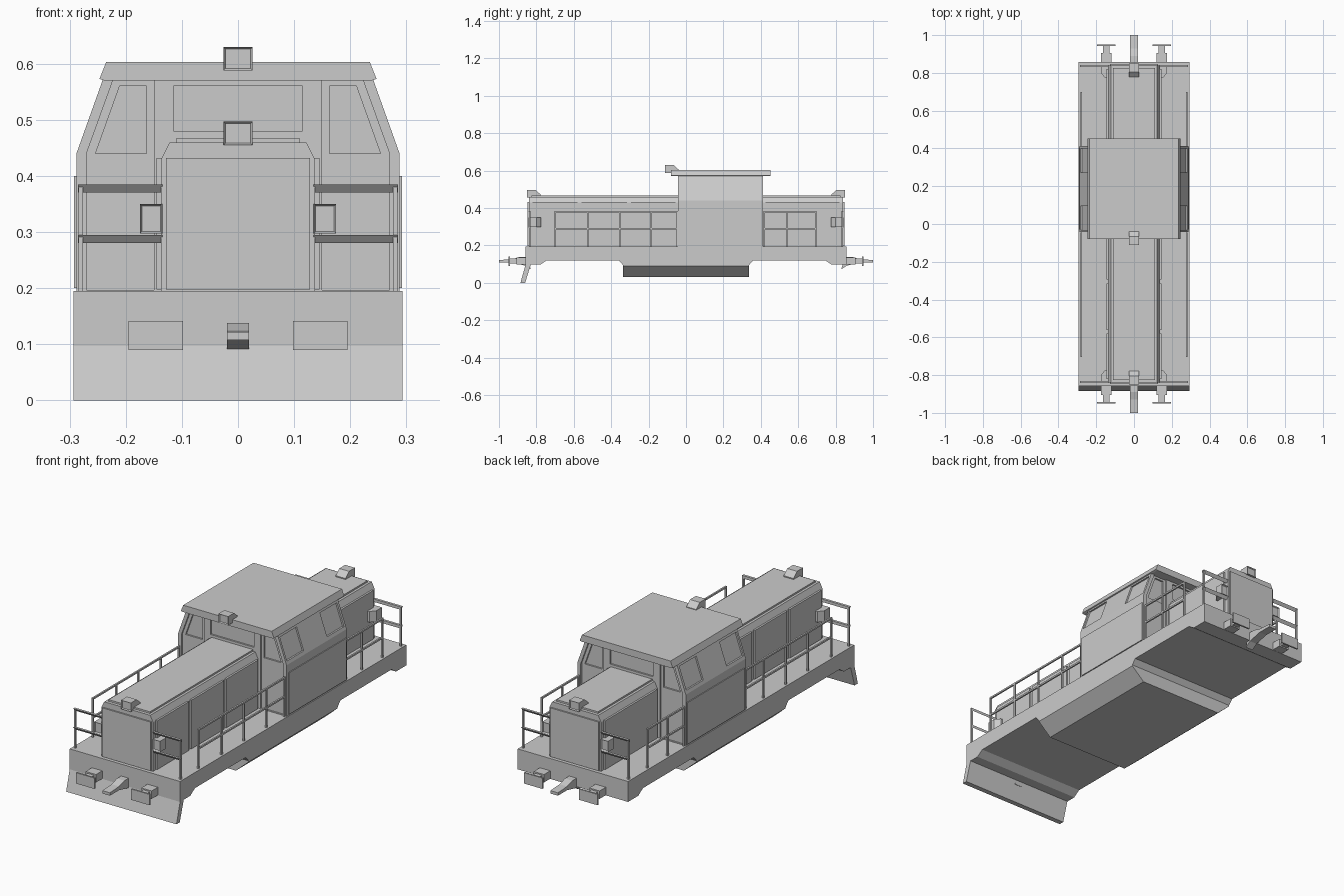
import bpy, bmesh
from mathutils import Vector

cube = bpy.data.objects.get("Cube")
if cube:
    bpy.data.objects.remove(cube, do_unlink=True)

grey = bpy.data.materials.new("light_grey")
grey.use_nodes = True
grey.diffuse_color = (0.6, 0.6, 0.6, 1)
grey.node_tree.nodes["Principled BSDF"].inputs["Base Color"].default_value = (0.6, 0.6, 0.6, 1)


def prism(name, axis, pts, a, b, lens=None):
    """Extrude a 2D profile along an axis; optionally sink the face pointing along lens."""
    def place(p, t):
        return {"x": (t, p[0], p[1]), "y": (p[0], t, p[1]), "z": (p[0], p[1], t)}[axis]
    bm = bmesh.new()
    rings = [[bm.verts.new(place(p, t)) for p in pts] for t in (a, b)]
    bm.faces.new(rings[0])
    bm.faces.new(rings[1])
    n = len(pts)
    for i in range(n):
        j = (i + 1) % n
        bm.faces.new((rings[0][i], rings[0][j], rings[1][j], rings[1][i]))
    bmesh.ops.recalc_face_normals(bm, faces=bm.faces)
    if lens:
        bm.normal_update()
        face = max(bm.faces, key=lambda f: f.normal.dot(Vector(lens)))
        bmesh.ops.inset_region(bm, faces=[face], thickness=0.005)
        bmesh.ops.translate(bm, verts=face.verts, vec=Vector(lens) * -0.006)
    me = bpy.data.meshes.new(name)
    bm.to_mesh(me)
    bm.free()
    me.materials.append(grey)
    ob = bpy.data.objects.new(name, me)
    bpy.context.collection.objects.link(ob)
    return ob


def box(name, x0, x1, y0, y1, z0, z1):
    return prism(name, "z", [(x0, y0), (x1, y0), (x1, y1), (x0, y1)], z0, z1)


def cut(target, cutter):
    mod = target.modifiers.new("cut", "BOOLEAN")
    mod.object, mod.operation, mod.solver = cutter, "DIFFERENCE", "EXACT"
    bpy.context.view_layer.update()
    bpy.context.view_layer.objects.active = target
    bpy.ops.object.modifier_apply(modifier=mod.name)
    bpy.data.objects.remove(cutter, do_unlink=True)


def flip(pts, s, t=1):
    return [(p[0] * s, p[1] * t) for p in pts]


DECK, W = 0.195, 0.293

# Deck with deeper end beams
half = [(0.745, 0.12), (0.78, 0.097), (0.858, 0.097), (0.858, DECK)]
prism("deck_frame", "x", half + flip(half, -1)[::-1], -W, W)

# Snow plough at the front
prism("plough", "x", [(-0.858, 0.097), (-0.83, 0.097), (-0.86, 0), (-0.885, 0)], -W, W)

# Underfloor tank: sloping sides, chamfered ends
tank = prism("underfloor_tank", "y",
             [(-W, 0.121), (W, 0.121), (W, 0.09), (0.225, 0.03), (-0.225, 0.03), (-W, 0.09)], -0.36, 0.36)
for s in (-1, 1):
    cut(tank, prism("tank_cutter", "x",
                    flip([(0.36, 0.122), (0.337, 0.095), (0.337, 0.02), (0.5, 0.02), (0.5, 0.122)], s), -0.5, 0.5))

# Cab body, sloping in above the waist
CF, CB = -0.043, 0.413
WAIST, EAVE = 0.44, 0.58
cab = prism("cab", "y", [(-0.288, DECK), (0.288, DECK), (0.288, WAIST), (0.238, EAVE),
                         (-0.238, EAVE), (-0.288, WAIST)], CF, CB)
door = [(0.15, DECK + 0.002), (0.27, DECK + 0.002), (0.27, WAIST), (0.222, 0.573), (0.15, 0.573)]
pane = [(0.163, WAIST), (0.254, WAIST), (0.211, 0.56), (0.163, 0.56)]
centre = [(-0.115, 0.48), (0.115, 0.48), (0.115, 0.56), (-0.115, 0.56)]
for wall, out in ((CF, -1), (CB, 1)):
    far = wall + out * 0.05
    cut(cab, prism("window_cutter", "y", centre, wall - out * 0.008, far))
    for s in (-1, 1):
        cut(cab, prism("door_cutter", "y", flip(door, s), wall - out * 0.008, far))
        cut(cab, prism("pane_cutter", "y", flip(pane, s), wall - out * 0.016, far))


def slope_x(z):
    return 0.288 - 0.05 * (z - WAIST) / (EAVE - WAIST)


lo, hi = 0.455, 0.56
side_pane = [(slope_x(lo) - 0.008, lo), (slope_x(hi) - 0.008, hi),
             (slope_x(hi) + 0.08, hi), (slope_x(lo) + 0.08, lo)]
for s in (-1, 1):
    for y0, y1 in ((-0.032, 0.095), (0.272, 0.4)):
        cut(cab, prism("side_window_cutter", "y", flip(side_pane, s), y0, y1))
    box("cab_side_panel", s * 0.286, s * 0.292, -0.03, 0.405, 0.2, 0.4)

# Overhanging roof with drip edges
prism("cab_roof", "y", [(-0.247, 0.573), (-0.235, 0.603), (0.235, 0.603), (0.247, 0.573),
                        (0.238, 0.57), (-0.238, 0.57)], -0.08, 0.453)


# Lamp housing seen from the side, tall at the outer end
def top_lamp(name, y, z, s):
    shape = [(0, 0), (0, 0.042), (-0.045, 0.042), (-0.072, 0.018), (-0.072, 0)]
    prism(name, "x", [(y + s * p[0], z + p[1]) for p in shape], -0.026, 0.026, (0, s, 0))


top_lamp("roof_lamp", -0.112, 0.588, -1)

# Hoods, their doors, lamps and end details
hood = [(-0.137, DECK), (-0.137, 0.43), (-0.122, 0.46), (0.122, 0.46), (0.137, 0.43), (0.137, DECK)]
side_lamp = [(0.135, 0.842), (0.175, 0.842), (0.175, 0.8), (0.155, 0.775), (0.135, 0.775)]
coupler = [(1, 0.108), (1, 0.122), (0.93, 0.126), (0.89, 0.138), (0.85, 0.138),
           (0.83, 0.072), (0.86, 0.092), (0.93, 0.108)]
panels = {-1: ((-0.82, -0.58), (-0.56, -0.315), (-0.295, -0.055)), 1: ((0.425, 0.82),)}
for s, inner, end in ((-1, CF, "front"), (1, CB, "rear")):
    prism(end + "_hood", "y", hood, inner, s * 0.84)
    box(end + "_hood_end_plate", -0.128, 0.128, s * 0.836, s * 0.847, 0.198, 0.432)
    box(end + "_hood_top_plate", -0.11, 0.11, inner, s * 0.825, 0.455, 0.468)
    top_lamp(end + "_hood_lamp", s * 0.85, 0.455, s)
    prism(end + "_coupler", "x", flip(coupler, s), -0.02, 0.02)
    for m in (-1, 1):
        for y0, y1 in panels[s]:
            box(end + "_hood_door", m * 0.13, m * 0.145, y0, y1, 0.198, 0.432)
        prism(end + "_side_lamp", "z", flip(side_lamp, m, s), 0.298, 0.35, (0, s, 0))
        # Buffers
        box(end + "_buffer_base", m * 0.12, m * 0.175, s * 0.85, s * 0.905, 0.098, 0.136)
        box(end + "_buffer_shank", m * 0.13, m * 0.165, s * 0.9, s * 0.945, 0.104, 0.13)
        box(end + "_buffer_plate", m * 0.098, m * 0.195, s * 0.942, s * 0.95, 0.09, 0.142)

# Handrails along the deck and across its ends
R = 0.004


def post(x, y):
    box("rail_post", x - R, x + R, y - R, y + R, DECK, 0.38)


for m in (-1, 1):
    for ys in ((-0.7, -0.525, -0.355, -0.185, -0.048), (0.418, 0.54, 0.695)):
        for y in ys:
            post(m * 0.28, y)
        for z in (0.29, 0.38):
            box("side_rail", m * 0.28 - R, m * 0.28 + R, ys[0] - R, ys[-1] + R, z - R, z + R)
    for s in (-1, 1):
        post(m * 0.28, s * 0.836)
        for z in (0.295, 0.385):
            prism("end_rail", "x", [(s * 0.843, z), (s * 0.831, z), (s * 0.831, z - 0.014)],
                  m * 0.135, m * 0.285)
